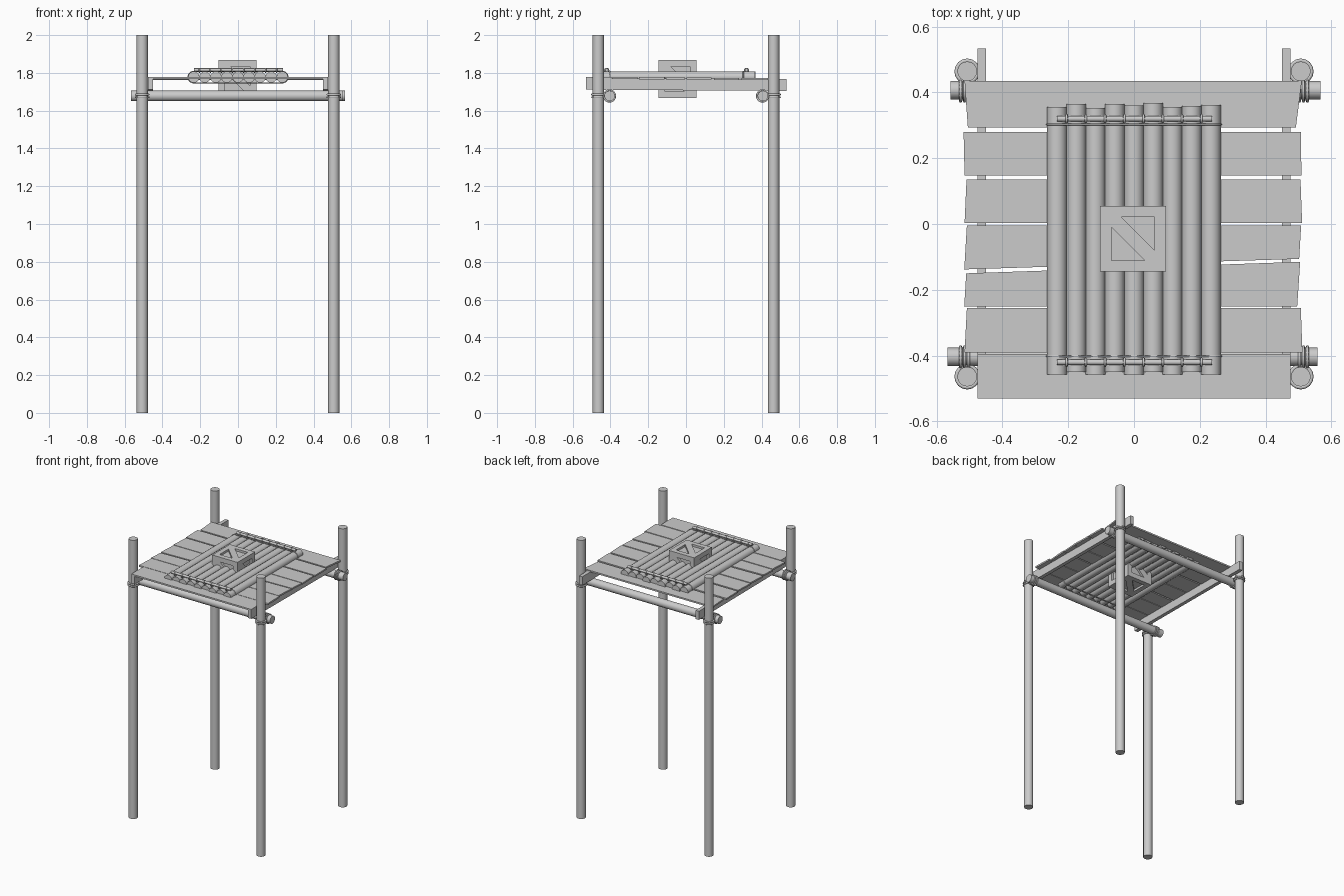
import bpy, bmesh, math
from mathutils import Vector

cube = bpy.data.objects.get("Cube")
if cube:
    bpy.data.objects.remove(cube, do_unlink=True)

grey = bpy.data.materials.new("plain grey")
grey.use_nodes = True
COLOUR = (0.6, 0.6, 0.6, 1)
grey.diffuse_color = COLOUR
grey.node_tree.nodes["Principled BSDF"].inputs["Base Color"].default_value = COLOUR


def finish(name, bm, smooth=False):
    """Turn a bmesh into a named grey object."""
    bmesh.ops.recalc_face_normals(bm, faces=bm.faces)
    mesh = bpy.data.meshes.new(name)
    bm.to_mesh(mesh)
    bm.free()
    mesh.materials.append(grey)
    obj = bpy.data.objects.new(name, mesh)
    bpy.context.collection.objects.link(obj)
    if smooth:
        bpy.ops.object.select_all(action='DESELECT')
        obj.select_set(True)
        bpy.context.view_layer.objects.active = obj
        bpy.ops.object.shade_smooth_by_angle(angle=math.radians(40))
    return obj


def pole(name, a, b, radius, sides=16):
    """Round pole between two points."""
    a, b = Vector(a), Vector(b)
    bm = bmesh.new()
    bmesh.ops.create_cone(bm, cap_ends=True, segments=sides, radius1=radius,
                          radius2=radius, depth=(b - a).length)
    obj = finish(name, bm, True)
    obj.location = (a + b) / 2
    obj.rotation_euler = (b - a).to_track_quat('Z', 'Y').to_euler()
    return obj


def slab(name, outline, z, thick):
    """Flat board extruded upward from an outline."""
    bm = bmesh.new()
    face = bm.faces.new([bm.verts.new((x, y, z)) for x, y in outline])
    up = bmesh.ops.extrude_face_region(bm, geom=[face])["geom"]
    bmesh.ops.translate(bm, vec=(0, 0, thick),
                        verts=[v for v in up if isinstance(v, bmesh.types.BMVert)])
    return finish(name, bm)


def rope(name, points, radius):
    """Closed rope loop through the points, converted to a mesh."""
    curve = bpy.data.curves.new(name, 'CURVE')
    curve.dimensions = '3D'
    curve.bevel_depth = radius
    curve.bevel_resolution = 1
    spline = curve.splines.new('POLY')
    spline.points.add(len(points) - 1)
    for p, co in zip(spline.points, points):
        p.co = (*co, 1)
    spline.use_cyclic_u = True
    curve.materials.append(grey)
    obj = bpy.data.objects.new(name, curve)
    bpy.context.collection.objects.link(obj)
    bpy.ops.object.select_all(action='DESELECT')
    obj.select_set(True)
    bpy.context.view_layer.objects.active = obj
    bpy.ops.object.convert(target='MESH')
    return obj


def ring(name, centre, axis, r, thickness, steps=16):
    """Rope ring around the x or z axis."""
    cx, cy, cz = centre
    pts = []
    for i in range(steps):
        t = math.tau * i / steps
        u, v = r * math.cos(t), r * math.sin(t)
        pts.append((cx, cy + u, cz + v) if axis == 'x' else (cx + u, cy + v, cz))
    return rope(name, pts, thickness)


# Posts and the rope lashings at each corner
BEAM_Z = 1.678
for sx, side in ((-1, "right"), (1, "left")):
    for sy, end in ((-1, "front"), (1, "back")):
        x, y = sx * 0.507, sy * 0.464
        pole(f"{end}_{side}_post", (x, y, 0), (x, y, 2), 0.03)
        for k in (-1, 1):
            ring(f"{end}_{side}_post_rope", (x, y, BEAM_Z + k * 0.007), 'z', 0.033, 0.006)
        for k in (-1, 0, 1):
            ring(f"{end}_{side}_beam_rope", (sx * 0.515 + k * 0.012, sy * 0.405, BEAM_Z),
                 'x', 0.031, 0.005)

# Round cross beams
pole("front_beam", (-0.567, -0.404, BEAM_Z), (0.557, -0.404, BEAM_Z), 0.028)
pole("back_beam", (-0.557, 0.407, BEAM_Z), (0.567, 0.407, BEAM_Z), 0.028)

# Square joists running front to back
for sx, side in ((-1, "right"), (1, "left")):
    a, b = sx * 0.45, sx * 0.476
    joist = slab(f"{side}_joist", [(a, -0.53), (b, -0.53), (b, 0.533), (a, 0.533)], -0.031, 0.062)
    joist.location.z = 1.739
    joist.rotation_euler.x = -0.006

# Deck boards: front-left, front-right, back-right, back-left corners
boards = [
    [(-0.476, -0.53), (0.476, -0.53), (0.476, -0.395), (-0.476, -0.395)],
    [(-0.515, -0.39), (0.512, -0.39), (0.507, -0.256), (-0.508, -0.256)],
    [(-0.516, -0.25), (0.496, -0.25), (0.505, -0.115), (-0.51, -0.15)],
    [(-0.516, -0.138), (0.502, -0.106), (0.508, -0.004), (-0.508, -0.004)],
    [(-0.515, 0.003), (0.511, 0.003), (0.506, 0.136), (-0.509, 0.136)],
    [(-0.515, 0.147), (0.509, 0.147), (0.507, 0.28), (-0.518, 0.28)],
    [(-0.505, 0.293), (0.492, 0.293), (0.51, 0.435), (-0.515, 0.435)],
]
for i, outline in enumerate(boards):
    slab(f"deck_board_{i + 1}", outline, 1.768 - i * 0.001, 0.011)

# Raft of round logs set into the deck
LOGS, PITCH, LOG_R, LOG_Z = 9, 0.0585, 0.03, 1.778
backs = [0.355, 0.365, 0.352, 0.364, 0.36, 0.368, 0.355, 0.358, 0.362]
for i, back in enumerate(backs):
    x = (i - 4) * PITCH
    front = -0.45 - 0.008 * (i % 2 == 0)
    pole(f"raft_log_{i + 1}", (x, front, LOG_Z), (x, back, LOG_Z), LOG_R)

# Raft cross bars, their lashings, and the rope around the whole raft
for end, bar_y, rope_y in (("front", -0.42, -0.402), ("back", 0.32, 0.303)):
    pole(f"{end}_raft_bar", (-0.234, bar_y, 1.816), (0.237, bar_y, 1.816), 0.009, 10)
    for i in range(LOGS - 1):
        ring(f"{end}_bar_rope", ((i - 3.5) * PITCH, bar_y, 1.813), 'x', 0.011, 0.004, 10)
    loop = []
    for i in range(16):
        t = math.tau * (i + 0.5) / 16
        shift = math.copysign(4 * PITCH, math.cos(t))
        loop.append((shift + 0.031 * math.cos(t), rope_y, LOG_Z + 0.031 * math.sin(t)))
    rope(f"{end}_raft_rope", loop, 0.003)

# Crate with two recessed triangles on every side
bm = bmesh.new()
H, OUT, INN, DEPTH = 0.1, 0.066, 0.036, 0.015
sides = [(Vector(n), Vector(u)) for n, u in (
    ((0, 0, 1), (1, 0, 0)), ((0, 0, -1), (1, 0, 0)), ((0, -1, 0), (1, 0, 0)),
    ((0, 1, 0), (-1, 0, 0)), ((1, 0, 0), (0, 1, 0)), ((-1, 0, 0), (0, -1, 0)))]
for n, u in sides:
    w = n.cross(u)

    def corner(a, b, d=H):
        return bm.verts.new(u * a + w * b + n * d)

    c = [corner(-H, -H), corner(H, -H), corner(H, H), corner(-H, H)]
    for s in (-1, 1):
        flat = [(-s * INN, s * OUT), (s * OUT, s * OUT), (s * OUT, -s * INN)]
        top = [corner(a, b) for a, b in flat]
        low = [corner(a, b, H - DEPTH) for a, b in flat]
        bm.faces.new(low)
        for i in range(3):
            j = (i + 1) % 3
            bm.faces.new((top[i], top[j], low[j], low[i]))
        # Frame strips and half of the diagonal brace
        far, near, other = (c[2], c[3], c[1]) if s > 0 else (c[0], c[1], c[3])
        bm.faces.new((near, far, top[1], top[0]))
        bm.faces.new((far, other, top[2], top[1]))
        bm.faces.new((near, top[0], top[2], other))
bmesh.ops.remove_doubles(bm, verts=bm.verts, dist=0.0005)
crate = finish("crate", bm)
crate.location = (-0.003, -0.045, 1.768)
